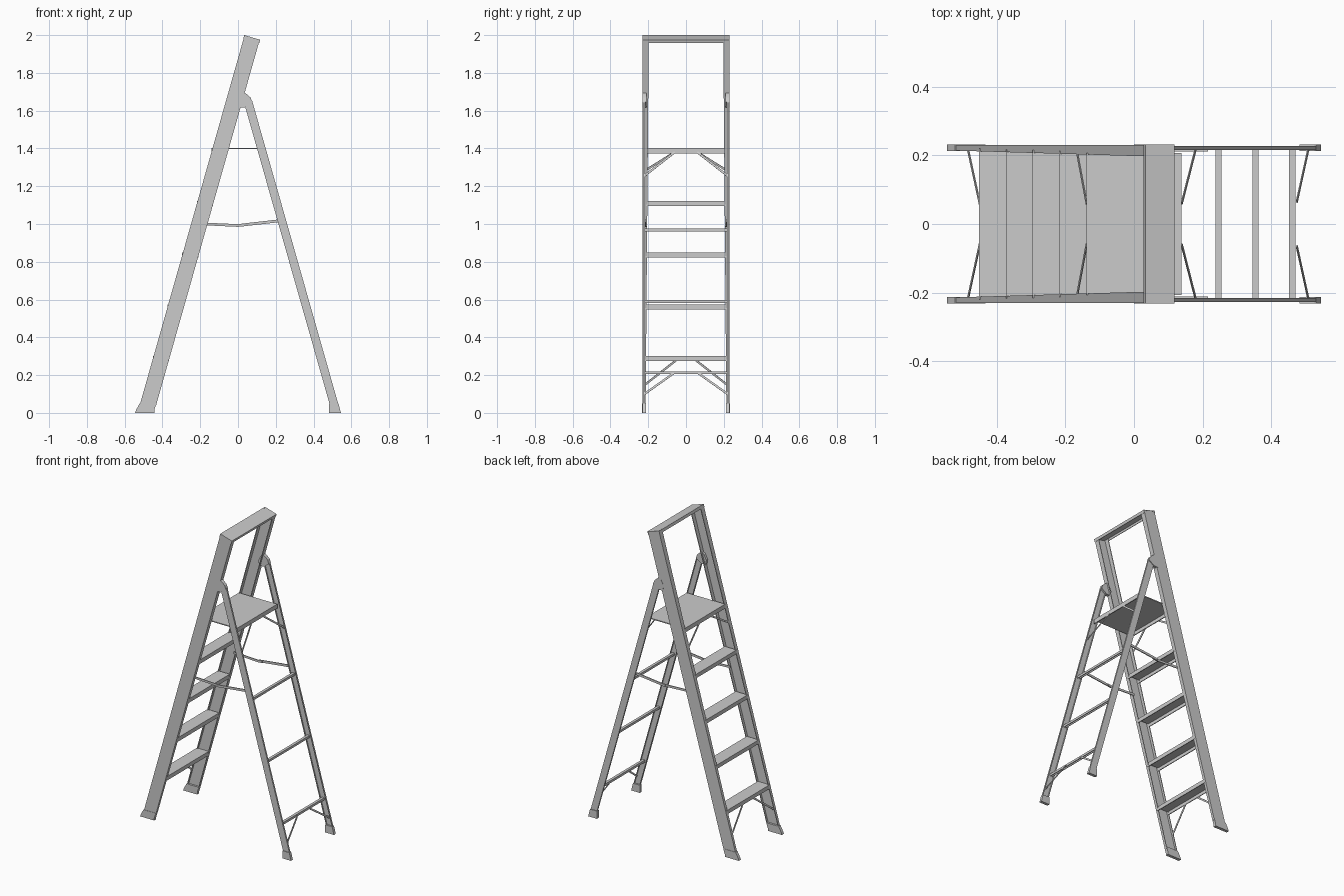
import bpy, bmesh
from mathutils import Vector

if "Cube" in bpy.data.objects:
    bpy.data.objects.remove(bpy.data.objects["Cube"])


def xl(z):          # front edge of the climbing rails
    return 0.035 + (z - 2) * 0.2835


def xr(z):          # rear edge of the support rails
    return 0.53 - (z - 0.05) * 0.284


def prism(name, pts, ya, yb, mirror=False):
    """Extrude an xz profile between two y positions (numbers or functions of z)."""
    fa = ya if callable(ya) else lambda z: ya
    fb = yb if callable(yb) else lambda z: yb
    bm = bmesh.new()
    a = [bm.verts.new((x, fa(z), z)) for x, z in pts]
    b = [bm.verts.new((x, fb(z), z)) for x, z in pts]
    bm.faces.new(a)
    bm.faces.new(b[::-1])
    for i in range(len(a)):
        j = (i + 1) % len(a)
        bm.faces.new((a[j], a[i], b[i], b[j]))
    return finish(name, bm, mirror)


def finish(name, bm, mirror):
    bmesh.ops.recalc_face_normals(bm, faces=bm.faces)
    me = bpy.data.meshes.new(name)
    bm.to_mesh(me)
    bm.free()
    ob = bpy.data.objects.new(name, me)
    bpy.context.collection.objects.link(ob)
    if mirror:
        m = ob.modifiers.new("Mirror", 'MIRROR')
        m.use_axis = (False, True, False)
    return ob


def strip(name, p, q, w, t, up):
    """Flat bar from p to q, w wide in its plane, t thick along 'up'."""
    p, q, n = Vector(p), Vector(q), Vector(up).normalized()
    s = (q - p).cross(n).normalized() * w / 2
    n = n * t / 2
    bm = bmesh.new()
    v = [bm.verts.new(c + s * i + n * j) for c in (p, q)
         for i, j in ((-1, -1), (1, -1), (1, 1), (-1, 1))]
    bm.faces.new(v[:4])
    bm.faces.new(v[4:])
    for i in range(4):
        j = (i + 1) % 4
        bm.faces.new((v[i], v[j], v[4 + j], v[4 + i]))
    return finish(name, bm, True)


def channel(x0, x1, top, lip, t):
    """Downward-open U profile."""
    return [(x0, top), (x1, top), (x1, top - lip), (x1 - t, top - lip),
            (x1 - t, top - t), (x0 + t, top - t), (x0 + t, top - lip), (x0, top - lip)]


# Front rails: outer web plus two flanges that deepen toward the top
W, T = 0.087, 0.005


def front_band(a, b):
    top = lambda d: (xl(2 - 0.295 * d) + d, 2 - 0.295 * d)
    return [(xl(0.04) + a, 0.04), (xl(0.04) + b, 0.04), top(b), top(a)]


def flange_y(z):
    return 0.214 - 0.0085 * z


prism("front_rail_web", front_band(0, W), 0.225, 0.230, True)
prism("front_rail_front_flange", front_band(0, T), flange_y, 0.226, True)
prism("front_rail_back_flange", front_band(W - T, W), flange_y, 0.226, True)


# Rear rails: slimmer channels
def rear_band(a, b):
    return [(xr(z) - d, z) for d, z in ((b, 0.04), (a, 0.04), (a, 1.655), (b, 1.63))]


prism("rear_rail_web", rear_band(0, 0.046), 0.223, 0.227, True)
prism("rear_rail_back_flange", rear_band(0, 0.004), 0.216, 0.224, True)
prism("rear_rail_front_flange", rear_band(0.042, 0.046), 0.216, 0.224, True)

# Feet
prism("front_foot", [(-0.545, 0), (-0.443, 0), (-0.443, 0.015), (-0.432, 0.05),
                     (-0.521, 0.05), (-0.54, 0.015)], 0.212, 0.232, True)
prism("rear_foot", [(0.482, 0), (0.545, 0), (0.541, 0.015), (0.532, 0.05),
                    (0.482, 0.05), (0.482, 0.015)], 0.212, 0.231, True)

# Hinge heads joining rear rails to front rails
prism("hinge_bracket", [(0.005, 1.618), (0.0, 1.65), (0.018, 1.685), (0.035, 1.695),
                        (0.05, 1.685), (0.066, 1.67), (0.076, 1.645), (0.037, 1.618)],
      0.210, 0.2315, True)

# Top cap: channel tilted square to the rails
u, d = Vector((0.959, -0.283)), Vector((-0.272, -0.962))
cap = [Vector((0.033, 2.0)) + u * a + d * -(z) for a, z in channel(0, 0.088, 0, 0.018, 0.005)]
prism("top_cap", [tuple(c) for c in cap], -0.231, 0.231)

# Platform with lips, and four treads
prism("platform", channel(-0.139, 0.139, 1.402, 0.028, 0.006), -0.207, 0.207)
for i in range(4):
    z = 0.300 + 0.274 * i
    x = xl(z) - 0.004
    y = flange_y(z) + 0.008
    prism(f"tread_{i + 1}", channel(x, x + 0.086, z, 0.026, 0.005), -y, y)

# Rear rungs
for i, z in enumerate((0.22, 0.598, 0.976)):
    x = xr(z) - 0.012
    prism(f"rear_rung_{i + 1}", channel(x - 0.018, x, z, 0.015, 0.004), -0.222, 0.222)

# Diagonal braces, lying in the plane of the rail flanges
F, R = (0.96, 0, -0.272), (0.96, 0, 0.272)
strip("front_low_brace", (-0.483, 0.216, 0.15), (-0.447, 0.05, 0.28), 0.011, 0.003, F)
strip("rear_low_brace", (0.508, 0.220, 0.10), (0.474, 0.065, 0.21), 0.011, 0.003, R)
strip("front_platform_brace", (-0.165, 0.205, 1.29), (-0.138, 0.06, 1.38), 0.011, 0.003, F)
strip("rear_platform_brace", (0.18, 0.220, 1.255), (0.139, 0.06, 1.38), 0.011, 0.003, R)

# Folding spreaders linking front and rear rails
prism("spreader_front_link", [(-0.175, 0.993), (0.0, 0.985), (0.03, 0.988),
                              (0.03, 1.001), (0.0, 0.999), (-0.175, 1.007)], 0.206, 0.211, True)
prism("spreader_rear_link", [(0.0, 0.985), (0.03, 0.988), (0.215, 1.009),
                             (0.215, 1.024), (0.03, 1.003), (0.0, 0.999)], 0.211, 0.217, True)
